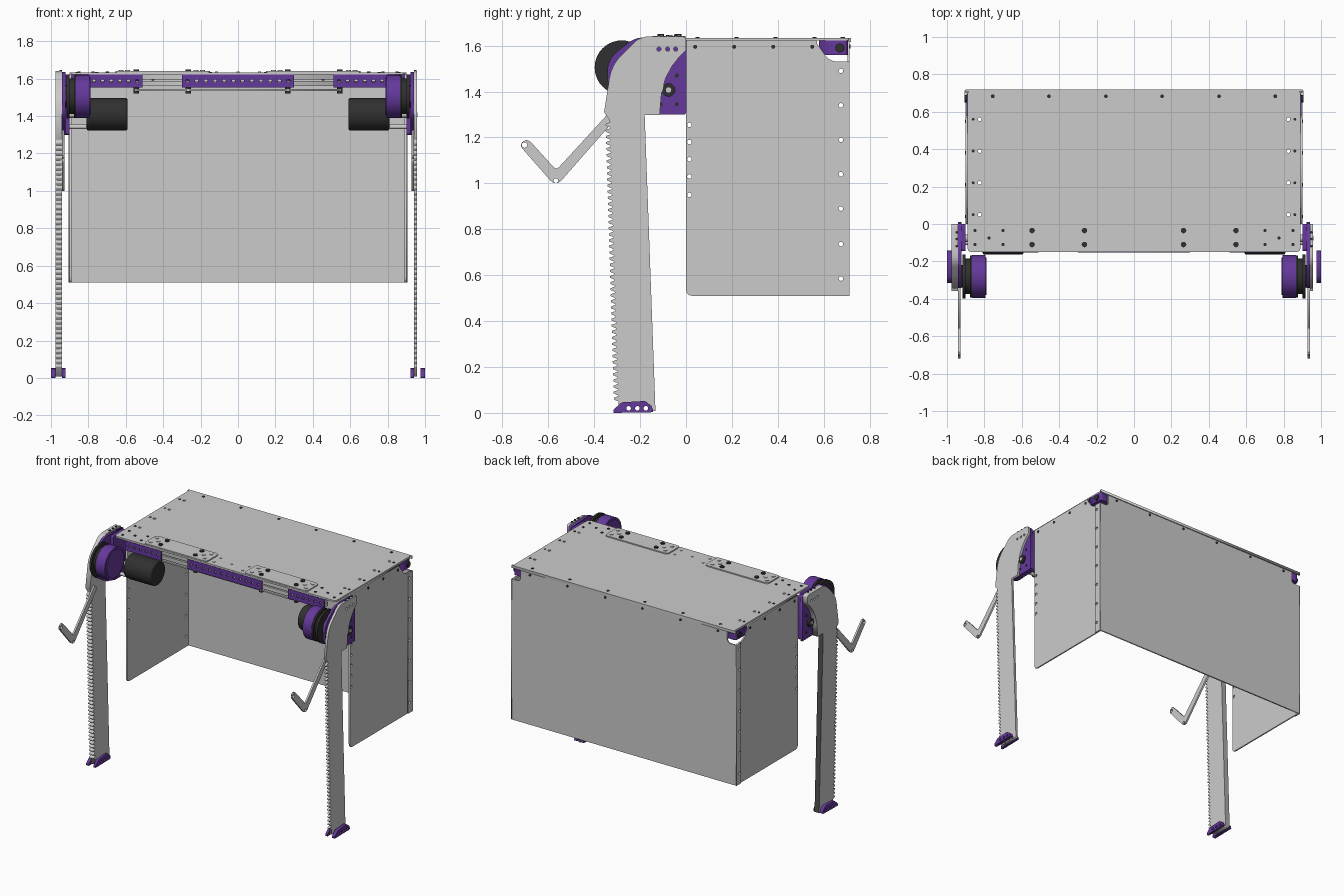
import bpy, bmesh
from math import sin, cos, pi
from mathutils import Matrix, Vector

if "Cube" in bpy.data.objects:
    bpy.data.objects.remove(bpy.data.objects["Cube"])


def colour(name, rgb):
    m = bpy.data.materials.new(name)
    m.diffuse_color = (*rgb, 1)
    m.use_nodes = True
    m.node_tree.nodes["Principled BSDF"].inputs["Base Color"].default_value = m.diffuse_color
    return m


PURPLE = colour("purple", (0.13, 0.04, 0.33))
BLACK = colour("black", (0.03, 0.03, 0.03))
STEEL = colour("steel", (0.6, 0.6, 0.6))

# local (u, v, w) -> world, for plates lying in each plane
PLANES = {
    "YZ": Matrix(((0, 0, 1), (1, 0, 0), (0, 1, 0))),
    "XZ": Matrix(((1, 0, 0), (0, 0, -1), (0, 1, 0))),
    "XY": Matrix.Identity(3),
}


def add(name, bm, mat=None):
    bmesh.ops.remove_doubles(bm, verts=bm.verts, dist=1e-5)
    bmesh.ops.recalc_face_normals(bm, faces=bm.faces)
    me = bpy.data.meshes.new(name)
    bm.to_mesh(me)
    bm.free()
    if mat:
        me.materials.append(mat)
    ob = bpy.data.objects.new(name, me)
    bpy.context.collection.objects.link(ob)
    return ob


def rounded(pts):
    """Points (u, v) or (u, v, r): r rounds that corner."""
    out = []
    for i, p in enumerate(pts):
        c = Vector(p[:2])
        if len(p) < 3:
            out.append(c)
            continue
        a = c + (Vector(pts[i - 1][:2]) - c).normalized() * p[2]
        b = c + (Vector(pts[(i + 1) % len(pts)][:2]) - c).normalized() * p[2]
        for k in range(6):
            t = k / 5
            out.append(a * (1 - t) ** 2 + c * 2 * t * (1 - t) + b * t * t)
    return out


def rect(u0, v0, u1, v1, r=0.0):
    return [(u, v) + ((r,) if r else ()) for u, v in ((u0, v0), (u1, v0), (u1, v1), (u0, v1))]


def plate(name, plane, outline, w0, w1, holes=(), mat=None):
    """Flat plate from an outline with round holes (u, v, r), between w0 and w1."""
    cu = bpy.data.curves.new(name, "CURVE")
    cu.dimensions, cu.fill_mode, cu.extrude = "2D", "BOTH", abs(w1 - w0) / 2
    loops = [rounded(outline)]
    for u, v, r in holes:
        loops.append([(u + r * cos(k * pi / 6), v + r * sin(k * pi / 6)) for k in range(12)])
    for loop in loops:
        sp = cu.splines.new("POLY")
        sp.points.add(len(loop) - 1)
        for q, p in zip(sp.points, loop):
            q.co = (p[0], p[1], 0, 1)
        sp.use_cyclic_u = True
    tmp = bpy.data.objects.new(name + "_curve", cu)
    bpy.context.collection.objects.link(tmp)
    me = bpy.data.meshes.new_from_object(tmp.evaluated_get(bpy.context.evaluated_depsgraph_get()))
    bm = bmesh.new()
    bm.from_mesh(me)
    bpy.data.objects.remove(tmp)
    bpy.data.meshes.remove(me)
    w = (w0 + w1) / 2 * (-1 if plane == "XZ" else 1)
    bmesh.ops.translate(bm, verts=bm.verts, vec=(0, 0, w))
    bmesh.ops.transform(bm, matrix=PLANES[plane].to_4x4(), verts=bm.verts)
    return add(name, bm, mat)


def discs(name, plane, items, mat=None, n=12):
    """Cylinders (u, v, r, w0, w1) joined in one object."""
    bm = bmesh.new()
    for u, v, r, w0, w1 in items:
        c = PLANES[plane] @ Vector((u, v, (w0 + w1) / 2 * (-1 if plane == "XZ" else 1)))
        bmesh.ops.create_cone(bm, cap_ends=True, segments=n, radius1=r, radius2=r, depth=abs(w1 - w0),
                              matrix=Matrix.Translation(c) @ PLANES[plane].to_4x4())
    ob = add(name, bm, mat)
    for f in ob.data.polygons:
        f.use_smooth = len(f.vertices) == 4
    ob.data.set_sharp_from_angle(angle=0.7)
    return ob


def box(name, x, y, z, mat=None):
    return plate(name, "XY", rect(x[0], y[0], x[1], y[1]), *z, mat=mat)


# tabletop with see-through side holes
holes = [(s * 0.825, y, 0.01) for s in (1, -1) for y in (0.05, 0.22, 0.39, 0.56)]
plate("tabletop", "XY", rect(-0.89, -0.15, 0.89, 0.715, 0.025), 1.622, 1.634, holes)
row = [s * x for s in (1, -1) for x in (0.15, 0.455, 0.755)]
discs("tabletop_bolts", "XY", [(x, 0.683, 0.01, 1.61, 1.637) for x in row]
      + [(s * 0.86, y, 0.008, 1.61, 1.637) for s in (1, -1) for y in (0.05, 0.22, 0.39, 0.56)]
      + [(s * x, y, 0.009, 1.61, 1.638) for s in (1, -1)
         for x, y in ((0.85, -0.035), (0.85, -0.11), (0.775, -0.075), (0.7, -0.035), (0.7, -0.11))], BLACK)

# back panel, notched at the top corners
plate("back_panel", "XZ", [(-0.9, 0.51), (0.9, 0.51), (0.9, 1.53), (0.83, 1.53, 0.03), (0.83, 1.622),
                           (-0.83, 1.622), (-0.83, 1.53, 0.03), (-0.9, 1.53)], 0.703, 0.713)
box("back_top_lip", (-0.9, 0.9), (0.708, 0.72), (1.615, 1.634))
discs("back_bolts", "XZ", [(x, 1.597, 0.009, 0.7, 0.717) for x in row], BLACK)

# front rail: grey bars with purple channel pieces
for y in (-0.14, -0.035):
    for z in (1.56, 1.595):
        box("rail_bar", (-0.8, 0.8), (y, y + 0.03), (z, z + 0.027))
box("rail_floor", (-0.55, 0.55), (-0.13, -0.01), (1.535, 1.545))
for x0, x1 in ((-0.8, -0.51), (-0.3, 0.3), (0.51, 0.8)):
    n = round((x1 - x0 - 0.06) / 0.048)
    hs = [(x0 + 0.03 + (x1 - x0 - 0.06) * k / n, 1.588, 0.009) for k in range(n + 1)]
    for y in (-0.153, -0.004):
        plate("rail_channel", "XZ", rect(x0, 1.552, x1, 1.622), y, y + 0.008, hs, PURPLE)

# raised clamp plates on the tabletop and their bolts
for s in (1, -1):
    plate("clamp_plate", "XY", rect(min(s * 0.15, s * 0.655), -0.147, max(s * 0.15, s * 0.655), -0.002, 0.025),
          1.634, 1.642)
    discs("clamp_bolts", "XY", [(s * x, y, 0.015, 1.52, 1.65) for x in (0.265, 0.545) for y in (-0.035, -0.11)],
          BLACK)
    discs("clamp_screws", "XY", [(s * x, y, 0.013, 1.63, 1.646) for x, y in
                                 ((0.625, -0.035), (0.625, -0.11), (0.59, -0.072),
                                  (0.19, -0.035), (0.19, -0.11), (0.225, -0.072))], STEEL)
discs("middle_screws", "XY", [(x, y, 0.009, 1.62, 1.638) for x, y in
                              ((-0.115, -0.035), (-0.115, -0.11), (0, -0.072), (0.115, -0.035), (0.115, -0.11))],
      STEEL)

# leg outline: toothed front edge and hooked head
teeth, N = [], 46
for k in range(N):
    for f, d in ((0.0, 0), (0.3, 0.019), (0.6, 0.019), (0.85, 0)):
        t = (k + f) / N
        teeth.append((-0.295 - 0.037 * t - d, 0.05 + 1.22 * t))
leg = ([(-0.133, 0.008), (-0.18, 1.297), (-0.115, 1.297), (-0.107, 1.39), (-0.09, 1.455), (-0.063, 1.508),
        (-0.03, 1.55), (0.0, 1.58), (0.0, 1.64, 0.02), (-0.2, 1.64, 0.04), (-0.325, 1.515, 0.06),
        (-0.357, 1.31), (-0.333, 1.275)] + teeth[::-1] + [(-0.292, 0.008)])
inner = [(-0.01, 1.3, 0.02), (0.003, 1.3, 0.015), (0.003, 1.625), (-0.22, 1.637, 0.04), (-0.345, 1.54, 0.06),
         (-0.34, 1.4, 0.05), (-0.18, 1.3, 0.03)]
foot = [(-0.315, 0.0), (-0.14, 0.003, 0.01), (-0.15, 0.03), (-0.178, 0.052), (-0.28, 0.046), (-0.315, 0.015)]
foot_holes = [(y, 0.02, 0.01) for y in (-0.25, -0.212, -0.175)]
head_holes = [(y, 1.585, 0.009) for y in (-0.118, -0.08, -0.045)]
link = [(-0.705, 1.19, 0.02), (-0.725, 1.165, 0.02), (-0.567, 0.985, 0.04), (-0.29, 1.3), (-0.32, 1.325),
        (-0.565, 1.058, 0.02), (-0.685, 1.19, 0.02)]
side = [(0.0, 0.51, 0.03), (0.705, 0.51), (0.705, 1.53), (0.625, 1.53, 0.04), (0.57, 1.61), (0.57, 1.622), (0, 1.622)]
edge_holes = [(0.675, z, 0.01) for z in (0.585, 0.735, 0.89, 1.04, 1.19, 1.34, 1.49)]

for s, label, outer in ((1, "right", 0.957), (-1, "left", 0.977)):
    # side panel and its rear corner strip
    plate(label + "_side_panel", "YZ", side, s * 0.89, s * 0.9,
          edge_holes + [(0.015, z, 0.01) for z in (0.95, 1.03, 1.105, 1.18, 1.255)])
    plate(label + "_corner_strip", "YZ", rect(0.66, 0.51, 0.713, 1.53), s * 0.9, s * 0.906, edge_holes)
    discs(label + "_side_bolts", "YZ", [(y, 1.595, 0.009, s * 0.885, s * 0.904) for y in (0.04, 0.21, 0.38, 0.55)],
          BLACK)
    # rear corner bracket
    xs = sorted((s * 0.895, s * 0.79))
    plate(label + "_corner_bracket", "XY",
          [(s * 0.895, 0.705, 0.02), (s * 0.78, 0.705), (s * 0.78, 0.67), (s * 0.855, 0.66, 0.04),
           (s * 0.86, 0.58), (s * 0.895, 0.58)], 1.56, 1.622, mat=PURPLE)
    discs(label + "_bracket_knob", "YZ", [(0.67, 1.59, 0.02, s * 0.88, s * 0.905)], BLACK)
    # leg, foot plates and bent link
    plate(label + "_leg", "YZ", leg, s * 0.94, s * outer, head_holes + foot_holes)
    for a, b in ((0.923, 0.94), (0.977, 1.0)):
        plate(label + "_foot_plate", "YZ", foot, s * a, s * b, foot_holes, PURPLE)
    plate(label + "_link_arm", "YZ", link, s * 0.927, s * 0.94, [(-0.703, 1.167, 0.012), (-0.567, 1.012, 0.01)])
    # purple shoulder plate and block, with bearing and bolts
    plate(label + "_shoulder_plate", "YZ", inner, s * 0.922, s * 0.94, head_holes, PURPLE)
    plate(label + "_shoulder_block", "YZ", rect(-0.145, 1.3, 0.0, 1.622, 0.015), s * 0.9, s * 0.922, mat=PURPLE)
    discs(label + "_shoulder_bolts", "YZ", [(y, z, 0.009, s * 0.92, s * 0.944) for y, z in
                                            ((-0.04, 1.47), (-0.04, 1.345), (-0.11, 1.345))]
          + [(-0.076, 1.407, 0.03, s * 0.9, s * 0.955)], BLACK)
    discs(label + "_bearing_pin", "YZ", [(-0.076, 1.407, 0.012, s * 0.9, s * 0.959)], STEEL)
    discs(label + "_head_bolts", "XY", [(s * 0.948, y, 0.007, 1.63, 1.647) for y in (-0.118, -0.08, -0.045)], BLACK)
    # winding pulley
    discs(label + "_pulley", "YZ", [(-0.28, 1.505, r, s * a, s * b) for r, a, b in
                                    ((0.112, 0.866, 0.878), (0.095, 0.878, 0.9), (0.118, 0.9, 0.916),
                                     (0.06, 0.91, 0.925))], BLACK, 40)
    discs(label + "_pulley_drum", "YZ", [(-0.28, 1.505, r, s * a, s * b) for r, a, b in
                                         ((0.115, 0.795, 0.866), (0.1, 0.789, 0.8))], PURPLE, 40)
    # motor under the tabletop with its drive rod
    motor = discs(label + "_motor", "YZ", [(-0.076, 1.41, 0.088, s * 0.59, s * 0.81)], BLACK, 32)
    bev = motor.modifiers.new("soft_ends", "BEVEL")
    bev.width, bev.segments, bev.limit_method = 0.012, 2, "ANGLE"
    discs(label + "_drive_rods", "YZ", [(-0.1, 1.343, 0.013, s * 0.8, s * 0.93),
                                        (-0.076, 1.41, 0.02, s * 0.8, s * 0.91)])
